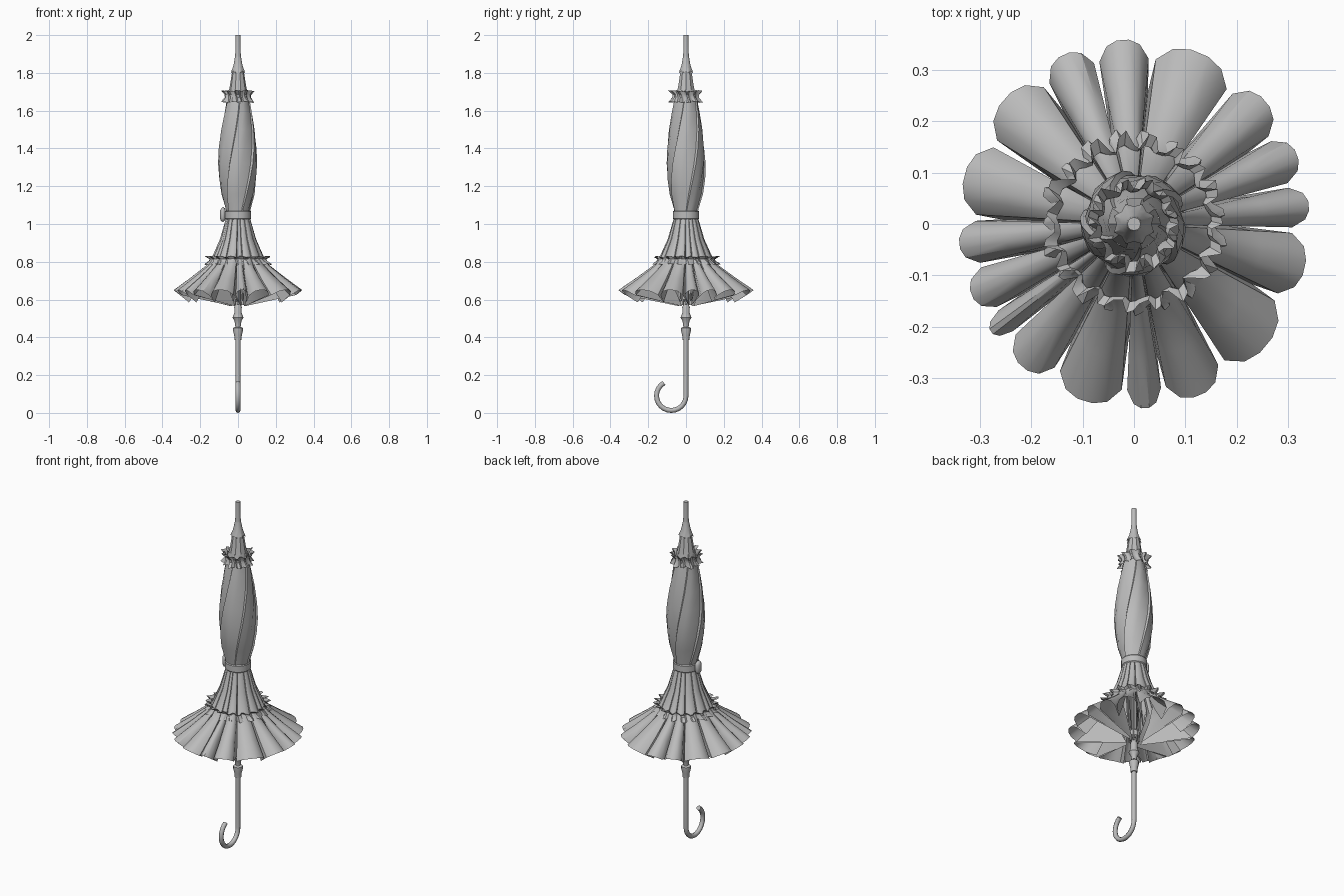
import bpy, bmesh, math, random
from math import sin, cos, pi, radians

random.seed(4)
if "Cube" in bpy.data.objects:
    bpy.data.objects.remove(bpy.data.objects["Cube"])

grey = bpy.data.materials.new("plain_grey")
grey.use_nodes = True
grey.diffuse_color = (0.5, 0.5, 0.5, 1)
grey.node_tree.nodes["Principled BSDF"].inputs["Base Color"].default_value = (0.5, 0.5, 0.5, 1)


def finish(obj, angle=35):
    obj.data.materials.append(grey)
    bpy.ops.object.select_all(action='DESELECT')
    obj.select_set(True)
    bpy.context.view_layer.objects.active = obj
    bpy.ops.object.shade_smooth_by_angle(angle=radians(angle))
    return obj


def mesh_object(name, bm):
    bmesh.ops.recalc_face_normals(bm, faces=bm.faces)
    mesh = bpy.data.meshes.new(name)
    bm.to_mesh(mesh)
    bm.free()
    obj = bpy.data.objects.new(name, mesh)
    bpy.context.collection.objects.link(obj)
    return finish(obj)


def ring_surface(name, rows, cap=False):
    """Skin closed rows of (angle, radius, height) points."""
    bm = bmesh.new()
    rings = [[bm.verts.new((r * cos(a), r * sin(a), z)) for a, r, z in row] for row in rows]
    n = len(rings[0])
    for low, high in zip(rings, rings[1:]):
        for i in range(n):
            j = (i + 1) % n
            bm.faces.new((low[i], low[j], high[j], high[i]))
    if cap:
        bm.faces.new(rings[0])
        bm.faces.new(rings[-1])
    return mesh_object(name, bm)


def lathe(name, profile, sides=12, cap=True):
    return ring_surface(name, [[(2 * pi * i / sides, r, z) for i in range(sides)]
                               for r, z in profile], cap)


def ruffle(name, profile, teeth, wave):
    """Gathered ribbon whose edges wave more than its stitched middle."""
    n = teeth * 4
    jitter = [random.uniform(-0.5, 0.5) for _ in range(n)]
    rows = []
    for k, (r, z, amount) in enumerate(profile):
        row = []
        for i in range(n):
            fold = (1, 0.8, -1, -0.8)[i % 4] + jitter[i]
            a = 2 * pi * (i + 0.5 * jitter[i - 1] + 0.4 * k) / n
            row.append((a, r + wave * amount * fold, z + 0.008 * amount * jitter[(i + k) % n]))
        rows.append(row)
    return ring_surface(name, rows)


# Shaft with a crook handle bending to the front
curve = bpy.data.curves.new("shaft_and_crook", 'CURVE')
curve.dimensions = '3D'
curve.bevel_depth = 0.013
curve.bevel_resolution = 2
curve.use_fill_caps = True
path = [(0, 0, 1.95), (0, 0, 0.3)]
for i in range(17):
    a = -radians(240) * i / 16
    path.append((0, -0.078 + 0.078 * cos(a), 0.091 + 0.078 * sin(a)))
spline = curve.splines.new('POLY')
spline.points.add(len(path) - 1)
for point, co in zip(spline.points, path):
    point.co = (*co, 1)
shaft = bpy.data.objects.new("shaft_and_crook", curve)
bpy.context.collection.objects.link(shaft)
bpy.ops.object.select_all(action='DESELECT')
shaft.select_set(True)
bpy.context.view_layer.objects.active = shaft
bpy.ops.object.convert(target='MESH')
finish(bpy.context.view_layer.objects.active, 50)

# Turned handle fittings and the tip
lathe("lower_ferrule", [(0.018, 0.385), (0.02, 0.41), (0.026, 0.435), (0.026, 0.45), (0.014, 0.455)])
lathe("turned_bead", [(0.015, 0.46), (0.018, 0.485), (0.029, 0.505), (0.019, 0.53),
                      (0.02, 0.56), (0.015, 0.57)])
lathe("rib_runner", [(0.02, 0.59), (0.03, 0.6), (0.03, 0.63), (0.02, 0.64)])
lathe("tip", [(0.026, 1.8), (0.019, 1.85), (0.014, 1.91), (0.013, 2.0)])

# Folded ribs lying along the shaft
bm = bmesh.new()
for i in range(8):
    a = 2 * pi * i / 8
    for r, z in ((0.025, 0.57),):
        made = bmesh.ops.create_cube(bm, size=1)["verts"]
        for v in made:
            up = v.co.z + 0.5
            out = r + 0.02 * up
            v.co = (out * cos(a) + v.co.x * 0.008, out * sin(a) + v.co.y * 0.008, z + 0.45 * up)
mesh_object("folded_ribs", bm)

# Wrapped canopy: a spindle with spiral overlaps
spindle = [(0.06, 1.03), (0.066, 1.08), (0.088, 1.16), (0.099, 1.24), (0.103, 1.32), (0.099, 1.4),
           (0.088, 1.5), (0.073, 1.59), (0.06, 1.66), (0.05, 1.71)]
wrap = (1.03, 1.0, 0.99, 0.93)
ring_surface("wrapped_canopy", [
    [(2 * pi * (i + (0.8 if i % 4 == 3 else 0)) / 20 + (z - 1.03) * 1.8, r * wrap[i % 4], z)
     for i in range(20)] for r, z in spindle])

# Cap cone over the canopy and the jagged collar above it
lathe("cap_cone", [(0.052, 1.69), (0.043, 1.73), (0.034, 1.79), (0.025, 1.83)], 10)
star = 16
ring_surface("jagged_collar", [
    [(2 * pi * i / star, r + 0.008 * flare * (i % 2), z - 0.012 * flare * (i % 2))
     for i in range(star)] for r, z, flare in ((0.034, 1.81, 1), (0.024, 1.84, 0.3), (0.015, 1.89, 0))])
ruffle("top_ruffle", [(0.08, 1.705, 1), (0.067, 1.685, 0.4), (0.066, 1.67, 0.4), (0.079, 1.645, 1)], 11, 0.011)

# Tie band with its knot on the right side
lathe("tie_band", [(0.066, 1.025), (0.07, 1.03), (0.07, 1.065), (0.066, 1.07)], 16, False)
bm = bmesh.new()
bmesh.ops.create_icosphere(bm, subdivisions=2, radius=1)
for v in bm.verts:
    pinch = 0.75 + 0.25 * abs(v.co.z)
    v.co = (-0.08 + 0.02 * v.co.x * pinch, 0.028 * v.co.y * pinch, 1.05 + 0.04 * v.co.z)
mesh_object("tie_knot", bm)

# Pleated skirt: ridges flare out, alternate valleys sweep in to the shaft
creases = [radians(d) for d in (14, 32, 54, 84, 103, 122, 150, 178, 195, 212,
                                222, 242, 267, 280, 302, 333, 358)]
ridge = [(0.063, 1.035), (0.096, 0.92), (0.14, 0.82), (0.17, 0.78), (0.255, 0.715), (0.345, 0.65)]
deep = [(0.057, 1.035), (0.08, 0.92), (0.115, 0.82), (0.12, 0.765), (0.085, 0.66), (0.04, 0.565)]
shallow = [(0.058, 1.035), (0.084, 0.92), (0.122, 0.82), (0.145, 0.765), (0.2, 0.67), (0.26, 0.585)]
sweep = (0, 0, 0, 0.08, 0.22, 0.45)
# position across a pleat, and how far it rises from crease to ridge
across = ((0.05, 0.6), (0.22, 0.9), (0.4, 1.0), (0.6, 1.0), (0.78, 0.9), (0.95, 0.6))
rows = []
for k, (r_out, z_out) in enumerate(ridge):
    row = []
    for i, start in enumerate(creases):
        end = creases[(i + 1) % len(creases)]
        width = (end - start) % (2 * pi)
        is_deep = i % 2 == 0
        r_in, z_in = deep[k] if is_deep else shallow[k]
        row.append((start + (sweep[k] if is_deep else 0), r_in, z_in))
        r_low, z_low = shallow[k]
        for f, lift in across:
            a = start + width * f
            oval = 1 + (0.05 * sin(a) ** 2 - 0.01) * k / 5
            row.append((a, (r_low + (r_out - r_low) * lift) * oval, z_low + (z_out - z_low) * lift))
    rows.append(row)
ring_surface("pleated_skirt", rows)

# Gathered ribbon around the skirt
ruffle("skirt_ruffle", [(0.163, 0.828, 1), (0.147, 0.815, 0.4), (0.15, 0.805, 0.4), (0.168, 0.787, 1)], 19, 0.014)
